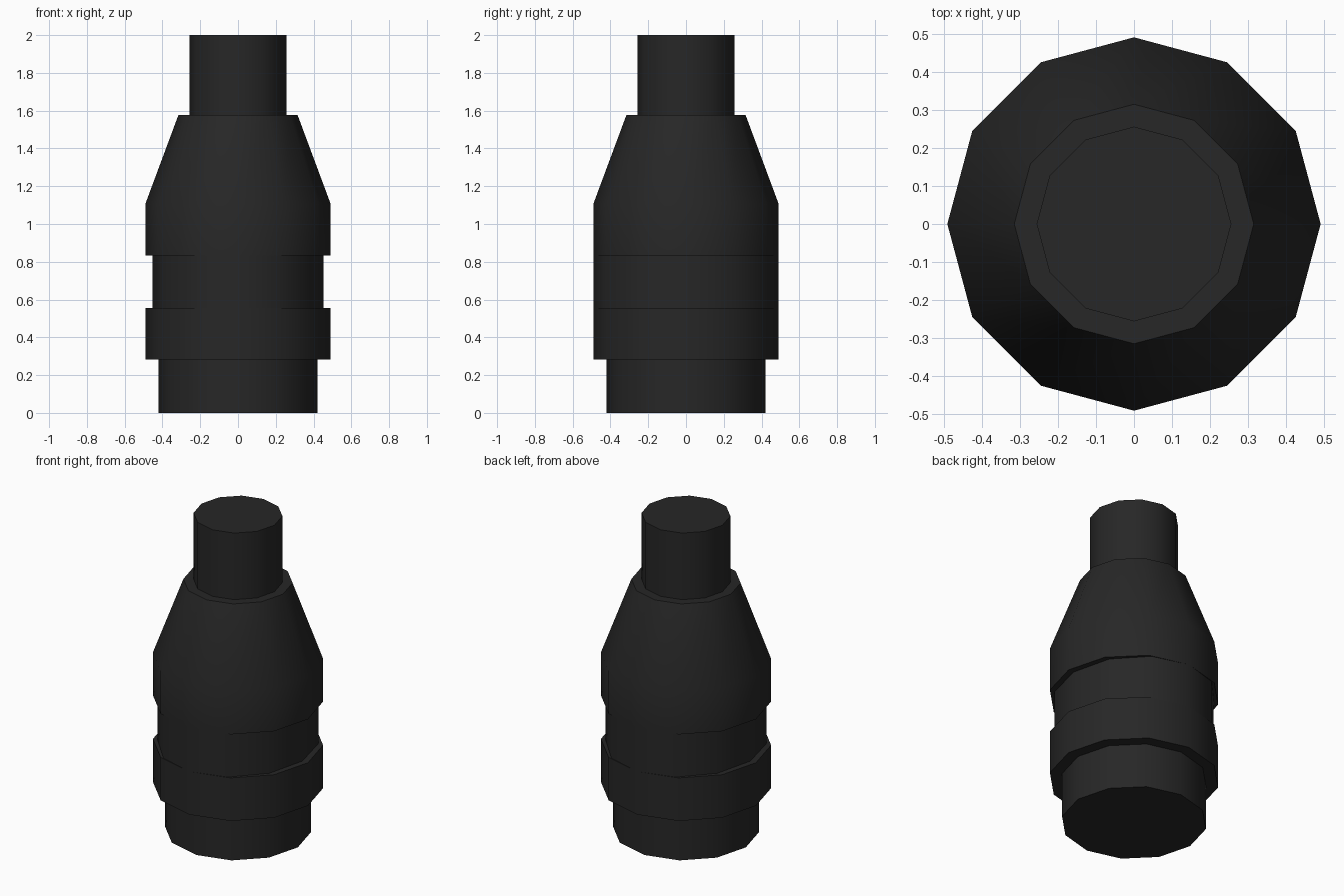
import bpy, bmesh
from math import sin, cos, pi, radians

if "Cube" in bpy.data.objects:
    bpy.data.objects.remove(bpy.data.objects["Cube"])

SIDES = 12
# Profile from base to tip: x radius, y radius, height
PROFILE = [
    (0.42, 0.42, 0.0), (0.42, 0.42, 0.283),      # base plug
    (0.491, 0.491, 0.283), (0.491, 0.491, 0.556),  # lower collar
    (0.452, 0.491, 0.556), (0.452, 0.491, 0.832),  # side grip recess
    (0.491, 0.491, 0.832), (0.491, 0.491, 1.105),  # upper collar
    (0.315, 0.315, 1.578),                        # tapered shoulder
    (0.256, 0.256, 1.578), (0.256, 0.256, 2.0),    # neck
]

bm = bmesh.new()
rings = [[bm.verts.new((rx * cos(2 * pi * i / SIDES), ry * sin(2 * pi * i / SIDES), z))
          for i in range(SIDES)] for rx, ry, z in PROFILE]
for a, b in zip(rings, rings[1:]):
    for i in range(SIDES):
        j = (i + 1) % SIDES
        bm.faces.new((a[i], a[j], b[j], b[i]))
bm.faces.new(rings[0][::-1])
bm.faces.new(rings[-1])
# Close the zero-width step where the recess meets the collar front and back
bmesh.ops.remove_doubles(bm, verts=bm.verts[:], dist=0.0001)

mesh = bpy.data.meshes.new("connector_body")
bm.to_mesh(mesh)
bm.free()
body = bpy.data.objects.new("connector_body", mesh)
bpy.context.collection.objects.link(body)

# Black plastic
mat = bpy.data.materials.new("black_plastic")
mat.diffuse_color = (0.02, 0.02, 0.02, 1)
mat.use_nodes = True
mat.node_tree.nodes["Principled BSDF"].inputs["Base Color"].default_value = mat.diffuse_color
mesh.materials.append(mat)

bpy.context.view_layer.objects.active = body
body.select_set(True)
bpy.ops.object.shade_smooth_by_angle(angle=radians(40))
